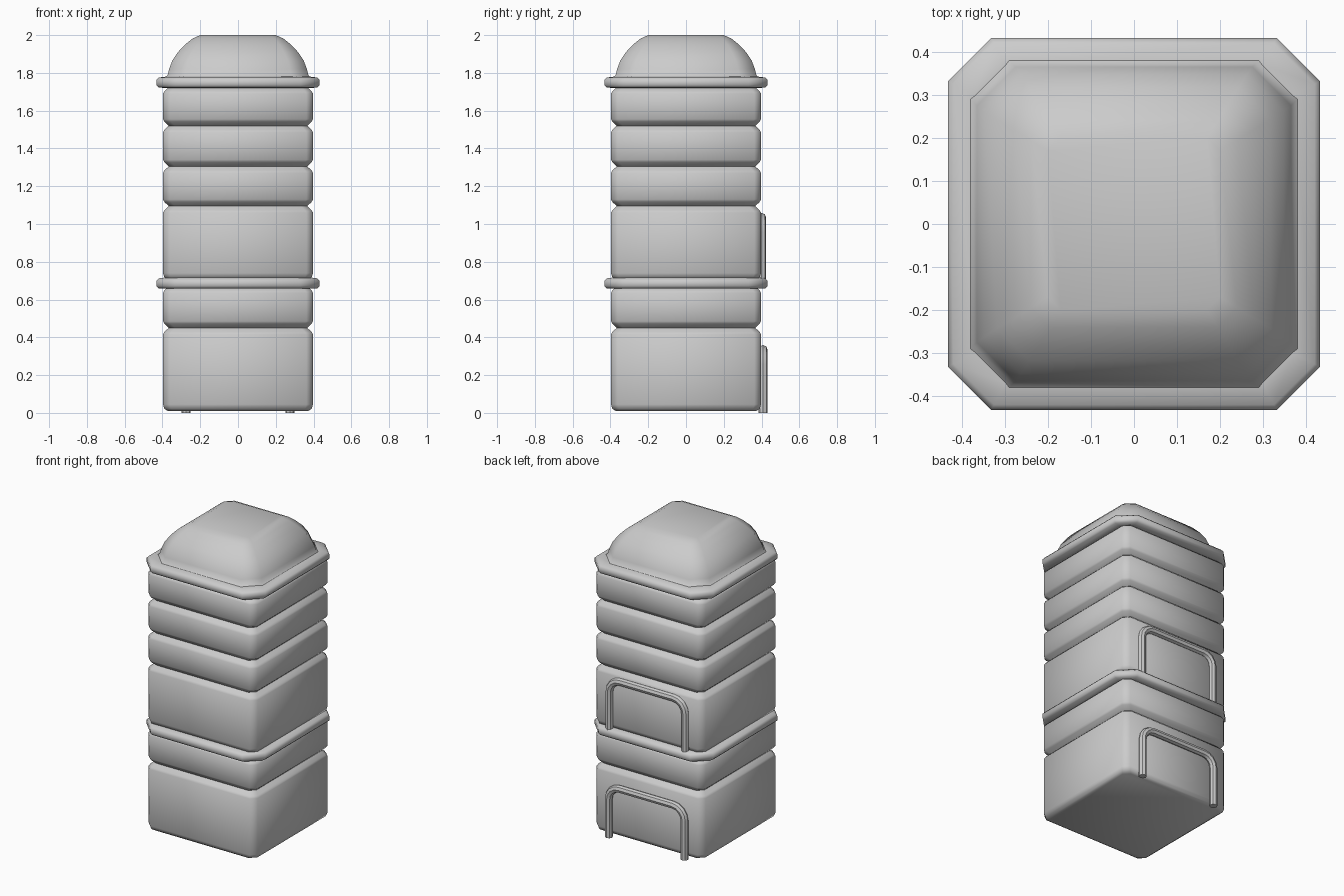
import bpy, bmesh, math

cube = bpy.data.objects.get("Cube")
if cube:
    bpy.data.objects.remove(cube, do_unlink=True)

grey = bpy.data.materials.new("plain grey")
grey.use_nodes = True
colour = (0.6, 0.6, 0.6, 1)
grey.diffuse_color = colour
grey.node_tree.nodes["Principled BSDF"].inputs["Base Color"].default_value = colour


def finish(obj, angle):
    obj.data.materials.append(grey)
    bpy.ops.object.select_all(action="DESELECT")
    obj.select_set(True)
    bpy.context.view_layer.objects.active = obj
    bpy.ops.object.shade_smooth_by_angle(angle=math.radians(angle))


def square_loft(name, profile, angle=35):
    """Stack chamfered squares given as (half width, corner chamfer, height)."""
    bm = bmesh.new()
    rings = []
    for h, c, z in profile:
        k = h - c
        pts = [(k, -h), (h, -k), (h, k), (k, h), (-k, h), (-h, k), (-h, -k), (-k, -h)]
        rings.append([bm.verts.new((x, y, z)) for x, y in pts])
    for low, high in zip(rings, rings[1:]):
        for i in range(8):
            j = (i + 1) % 8
            bm.faces.new((low[i], low[j], high[j], high[i]))
    bm.faces.new(rings[0][::-1])
    bm.faces.new(rings[-1])
    mesh = bpy.data.meshes.new(name)
    bm.to_mesh(mesh)
    bm.free()
    obj = bpy.data.objects.new(name, mesh)
    bpy.context.collection.objects.link(obj)
    finish(obj, angle)


# Ribbed body: soft edged bands separated by V grooves
W, C, G = 0.397, 0.035, 0.367


def body(name, cuts):
    profile = [(W - 0.025, C, cuts[0]), (W - 0.007, C, cuts[0] + 0.012)]
    for low, high in zip(cuts, cuts[1:]):
        profile += [(W, C, low + 0.035), (W, C, high - 0.035),
                    (W - 0.007, C, high - 0.022), (G, C, high)]
        if high != cuts[-1]:
            profile.append((W - 0.007, C, high + 0.022))
    square_loft(name, profile, 50)


body("lower_body", [0.01, 0.45, 0.67])
body("upper_body", [0.705, 1.095, 1.305, 1.52, 1.725])


# Rounded rims around the body
def rim(name, z):
    square_loft(name, [(0.37, 0.05, z - 0.03), (0.42, 0.09, z - 0.028),
                       (0.432, 0.1, z - 0.015), (0.432, 0.1, z + 0.012),
                       (0.42, 0.095, z + 0.025), (0.37, 0.07, z + 0.032)], 60)


rim("middle_rim", 0.687)
rim("top_rim", 1.75)

# Domed lid
square_loft("lid", [(0.385, 0.09, 1.775), (0.372, 0.09, 1.79), (0.365, 0.09, 1.82),
                    (0.348, 0.085, 1.865), (0.318, 0.075, 1.91), (0.28, 0.06, 1.95),
                    (0.24, 0.045, 1.982), (0.2, 0.03, 2.0)], 60)


# Bent tube handles on the back
def handle(name, bottom, top, y):
    half, bend = 0.275, 0.08
    path = [(half, bottom)]
    for start in (0, 90):
        side = 1 if start == 0 else -1
        for step in range(5):
            a = math.radians(start + step * 22.5)
            path.append((side * (half - bend) + bend * math.cos(a),
                         top - bend + bend * math.sin(a)))
    path.append((-half, bottom))
    curve = bpy.data.curves.new(name, "CURVE")
    curve.dimensions = "3D"
    curve.bevel_depth = 0.024
    curve.bevel_resolution = 2
    curve.use_fill_caps = True
    spline = curve.splines.new("POLY")
    spline.points.add(len(path) - 1)
    for point, (x, z) in zip(spline.points, path):
        point.co = (x, y, z, 1)
    obj = bpy.data.objects.new(name, curve)
    bpy.context.collection.objects.link(obj)
    bpy.ops.object.select_all(action="DESELECT")
    obj.select_set(True)
    bpy.context.view_layer.objects.active = obj
    bpy.ops.object.convert(target="MESH")
    finish(bpy.context.object, 40)


handle("lower_handle", 0.0, 0.335, 0.408)
handle("upper_handle", 0.70, 1.035, 0.4)
